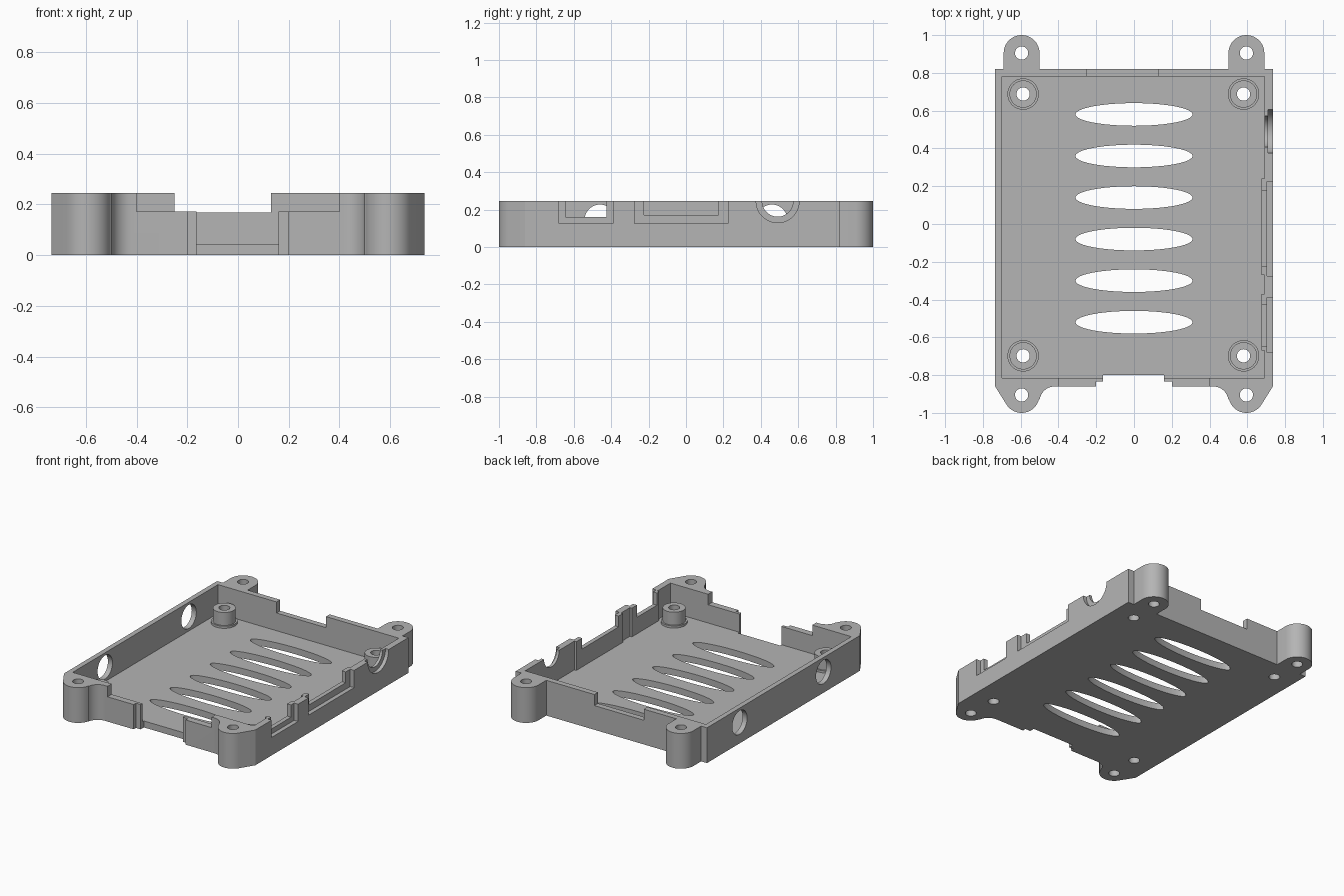
import bpy, bmesh
from math import radians, cos, sin, pi

cube = bpy.data.objects.get("Cube")
if cube:
    bpy.data.objects.remove(cube, do_unlink=True)

grey = bpy.data.materials.new("plain grey")
grey.use_nodes = True
COLOUR = (0.46, 0.46, 0.46, 1)
grey.diffuse_color = COLOUR
grey.node_tree.nodes["Principled BSDF"].inputs["Base Color"].default_value = COLOUR

H, FLOOR = 0.245, 0.045
EAR_X, EAR_Y, EAR_R = 0.595, 0.905, 0.095


def prism(name, points, z0, z1):
    """Extrude a flat outline upwards."""
    bm = bmesh.new()
    face = bm.faces.new([bm.verts.new((x, y, z0)) for x, y in points])
    out = bmesh.ops.extrude_face_region(bm, geom=[face])
    verts = [v for v in out["geom"] if isinstance(v, bmesh.types.BMVert)]
    bmesh.ops.translate(bm, verts=verts, vec=(0, 0, z1 - z0))
    bmesh.ops.recalc_face_normals(bm, faces=bm.faces)
    mesh = bpy.data.meshes.new(name)
    bm.to_mesh(mesh)
    bm.free()
    mesh.materials.append(grey)
    obj = bpy.data.objects.new(name, mesh)
    bpy.context.collection.objects.link(obj)
    return obj


def arc(cx, cy, r, a0, a1, n=16):
    return [(cx + r * cos(radians(a0 + (a1 - a0) * i / n)),
             cy + r * sin(radians(a0 + (a1 - a0) * i / n))) for i in range(n + 1)]


def box(x0, x1, y0, y1, z0, z1):
    return prism("tool", [(x0, y0), (x1, y0), (x1, y1), (x0, y1)], z0, z1)


def disc(x, y, rx, ry, z0, z1):
    n = 48
    ring = [(x + rx * cos(2 * pi * i / n), y + ry * sin(2 * pi * i / n)) for i in range(n)]
    return prism("tool", ring, z0, z1)


def side_disc(x0, x1, y, z, r):
    """Cylinder lying along x."""
    obj = disc(0, 0, r, r, x0, x1)
    for v in obj.data.vertices:
        a, b, c = v.co
        v.co = (c, y + a, z + b)
    return obj


def combine(tool, operation="DIFFERENCE"):
    """Apply one boolean to the tray and discard the tool."""
    mod = tray.modifiers.new("cut", "BOOLEAN")
    mod.object, mod.operation, mod.solver = tool, operation, "EXACT"
    bpy.context.view_layer.objects.active = tray
    bpy.ops.object.modifier_apply(modifier=mod.name)
    bpy.data.objects.remove(tool, do_unlink=True)


# Outline of the tray with its four screw ears
half = arc(0.42, -0.94, 0.08, 90, 10, 10)
half += arc(EAR_X, -EAR_Y, EAR_R, 195, 328)
half += [(0.735, -0.86), (0.735, 0.82), (EAR_X + EAR_R, 0.82)]
half += arc(EAR_X, EAR_Y, EAR_R, 0, 180, 24)
half += [(EAR_X - EAR_R, 0.82)]
tray = prism("tray", half + [(-x, y) for x, y in reversed(half)], 0, H)

# Cavity
combine(box(-0.70, 0.69, -0.815, 0.78, FLOOR, 0.4))

# Thickened pads behind the two rectangular ports
for y0, y1 in ((-0.67, -0.37), (-0.27, 0.24)):
    combine(box(0.675, 0.72, y0, y1, FLOOR - 0.01, H), "UNION")

# Standoffs with a base flange
posts = [(x, y) for x in (-0.587, 0.58) for y in (-0.698, 0.688)]
for x, y in posts:
    combine(disc(x, y, 0.083, 0.083, 0.02, 0.06), "UNION")
    combine(disc(x, y, 0.072, 0.072, 0.02, 0.15), "UNION")

# Screw holes
ears = [(x, y) for x in (-EAR_X, EAR_X) for y in (-EAR_Y, EAR_Y)]
for x, y in posts + ears:
    combine(disc(x, y, 0.035, 0.035, -0.1, 0.4))

# Vent slots in the floor
for i in range(6):
    combine(disc(0, 0.58 - 0.22 * i, 0.31, 0.06, -0.1, 0.2))

# Stepped ports: outer recess, then a smaller opening right through
for y0, y1, zo, yi0, yi1, zi in ((-0.68, -0.39, 0.125, -0.645, -0.425, 0.16),
                                 (-0.275, 0.225, 0.125, -0.225, 0.175, 0.17)):
    combine(box(0.705, 0.9, y0, y1, zo, 0.4))
    combine(box(0.6, 0.9, yi0, yi1, zi, 0.4))

# Round port
combine(side_disc(0.71, 0.9, 0.49, H, 0.115))
combine(side_disc(0.6, 0.9, 0.49, H, 0.083))

# Round holes in the opposite wall
for y in (-0.46, 0.46):
    combine(side_disc(-0.9, -0.6, y, 0.145, 0.082))

# Back wall notch
combine(box(-0.25, 0.13, 0.7, 0.9, 0.168, 0.4))

# Front wall: lowered middle, and a stepped gap down through the floor edge
combine(box(-0.40, 0.40, -0.9, -0.79, 0.172, 0.4))
combine(box(-0.20, 0.20, -0.9, -0.835, -0.1, 0.4))
combine(box(-0.163, 0.16, -0.9, -0.80, -0.1, 0.4))

bpy.ops.object.select_all(action="DESELECT")
tray.select_set(True)
bpy.context.view_layer.objects.active = tray
bpy.ops.object.shade_smooth_by_angle(angle=radians(30))
